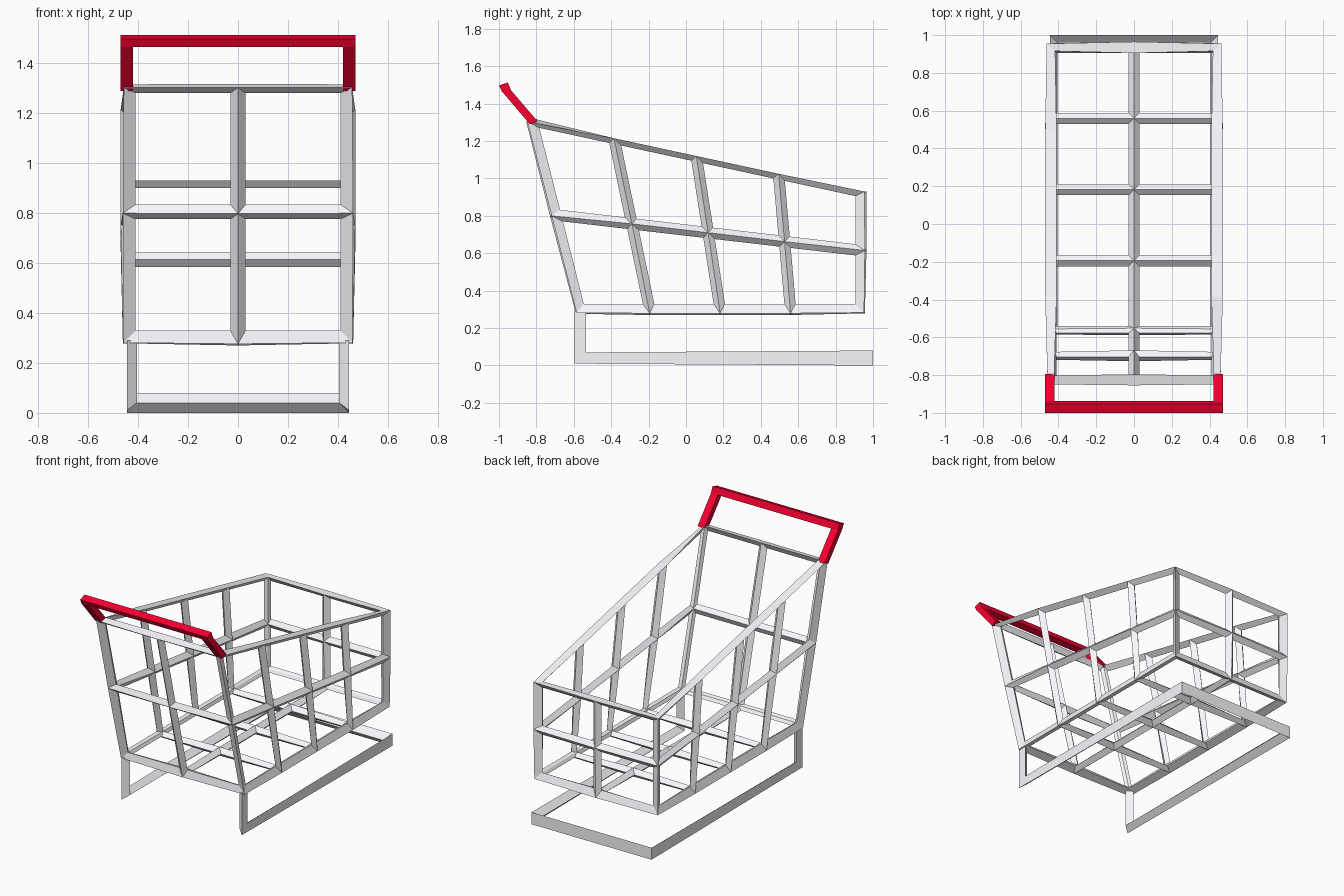
import bpy
import bmesh
from mathutils import Vector

if "Cube" in bpy.data.objects:
    bpy.data.objects.remove(bpy.data.objects["Cube"])


def make_material(name, rgb):
    mat = bpy.data.materials.new(name)
    mat.diffuse_color = (*rgb, 1)
    mat.use_nodes = True
    mat.node_tree.nodes["Principled BSDF"].inputs["Base Color"].default_value = mat.diffuse_color
    return mat


red = make_material("handle_red", (0.93, 0.0, 0.03))
pale = make_material("pale_metal", (0.95, 0.95, 0.99))


def make_object(name, bm, material):
    bmesh.ops.recalc_face_normals(bm, faces=bm.faces)
    mesh = bpy.data.meshes.new(name)
    bm.to_mesh(mesh)
    bm.free()
    obj = bpy.data.objects.new(name, mesh)
    bpy.context.collection.objects.link(obj)
    mesh.materials.append(material)
    return obj


def sweep(name, rings, material):
    """Join equal-sized point rings into a capped solid."""
    bm = bmesh.new()
    loops = [[bm.verts.new(p) for p in ring] for ring in rings]
    n = len(rings[0])
    for a, b in zip(loops, loops[1:]):
        for i in range(n):
            j = (i + 1) % n
            bm.faces.new((a[i], a[j], b[j], b[i]))
    bm.faces.new(loops[0])
    bm.faces.new(loops[-1])
    return make_object(name, bm, material)


def wire_bars(src, half):
    """Turn each edge of a cage into a bar with a diamond section."""
    src.normal_update()
    bm = bmesh.new()
    outer = {v: bm.verts.new(v.co + v.normal * half) for v in src.verts}
    inner = {v: bm.verts.new(v.co - v.normal * half) for v in src.verts}
    for f in src.faces:
        inset = {}
        for l in f.loops:
            co = l.vert.co
            a = (l.link_loop_prev.vert.co - co).normalized()
            b = (l.link_loop_next.vert.co - co).normalized()
            inset[l.vert] = bm.verts.new(co + (a + b) * half / a.cross(b).length)
        for l in f.loops:
            v, w = l.vert, l.link_loop_next.vert
            bm.faces.new((outer[v], outer[w], inset[w], inset[v]))
            bm.faces.new((inner[w], inner[v], inset[v], inset[w]))
    for e in src.edges:
        if e.is_boundary:
            v, w = e.verts
            bm.faces.new((outer[w], outer[v], inner[v], inner[w]))
    src.free()
    return bm


# Basket: open-topped tapered cage, 2 x 4 x 2 cells
cage = bmesh.new()
grid = {}


def node(i, j, k):
    if (i, j, k) not in grid:
        s, t = j / 4, k / 2
        back = Vector((0, -0.57, 0.30)).lerp(Vector((0, -0.825, 1.31)), t)
        front = Vector((0, 0.935, 0.30)).lerp(Vector((0, 0.935, 0.93)), t)
        p = back.lerp(front, s)
        p.x = 0.44 * (i - 1)
        grid[i, j, k] = cage.verts.new(p)
    return grid[i, j, k]


def cell(*corners):
    cage.faces.new([node(*c) for c in corners])


for i in range(2):          # floor
    for j in range(4):
        cell((i, j, 0), (i, j + 1, 0), (i + 1, j + 1, 0), (i + 1, j, 0))
for k in range(2):          # end walls and side walls
    for i in range(2):
        cell((i, 0, k), (i + 1, 0, k), (i + 1, 0, k + 1), (i, 0, k + 1))
        cell((i + 1, 4, k), (i, 4, k), (i, 4, k + 1), (i + 1, 4, k + 1))
    for j in range(4):
        cell((2, j, k), (2, j + 1, k), (2, j + 1, k + 1), (2, j, k + 1))
        cell((0, j + 1, k), (0, j, k), (0, j, k + 1), (0, j + 1, k + 1))
make_object("basket", wire_bars(cage, 0.03), pale)

# Undercarriage: triangular bar running down, forward and across
half_path = [
    [(0.445, -0.595, 0.29), (0.445, -0.535, 0.29), (0.405, -0.565, 0.29)],
    [(0.445, -0.595, 0.01), (0.445, -0.535, 0.07), (0.405, -0.565, 0.04)],
    [(0.445, 1.0, 0.0), (0.445, 1.0, 0.08), (0.405, 0.96, 0.04)],
]
mirrored = [[(-x, y, z) for x, y, z in ring] for ring in reversed(half_path)]
sweep("base_frame", half_path + mirrored, pale)


# Handle: two slanted arms and a crossbar
def prism(name, profile, x0, x1):
    sweep(name, [[(x, y, z) for y, z in profile] for x in (x0, x1)], red)


arm = [(-0.835, 1.29), (-0.793, 1.305), (-0.936, 1.472), (-0.985, 1.466)]
bar = [(-0.985, 1.466), (-0.936, 1.472), (-0.952, 1.513), (-1.0, 1.497)]
prism("handle_arm_right", arm, 0.42, 0.47)
prism("handle_arm_left", arm, -0.47, -0.42)
prism("handle_crossbar", bar, -0.47, 0.47)
